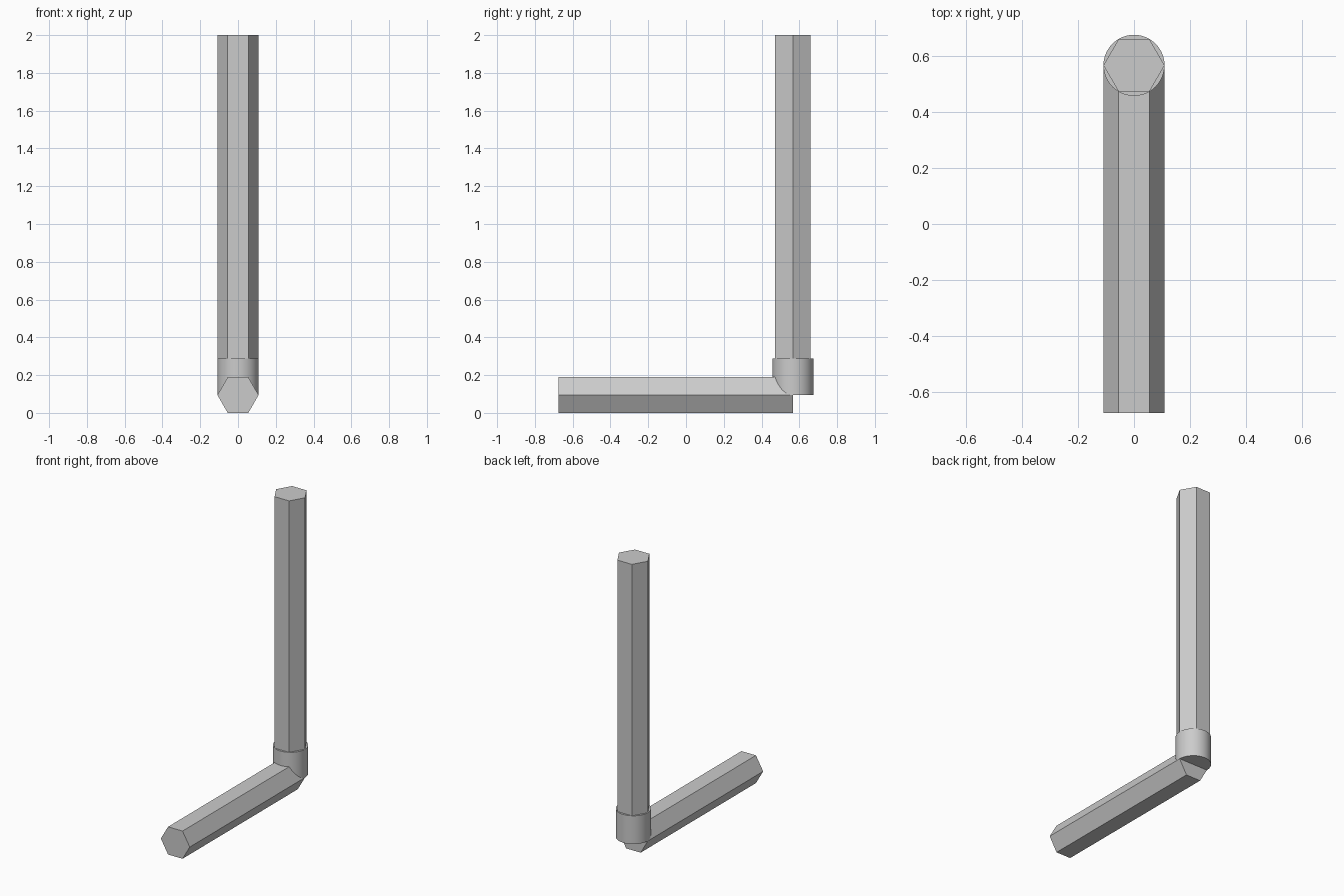
import bpy
import math

cube = bpy.data.objects.get("Cube")
if cube:
    bpy.data.objects.remove(cube, do_unlink=True)

R = 0.109                          # corner radius of the hexagonal bar
FLAT = R * math.cos(math.pi / 6)   # centre to flat
BEND_Y = 0.566                     # where the two arms meet
FRONT_Y = -0.675
COLLAR_TOP = 0.287

grey = bpy.data.materials.new("steel_grey")
grey.use_nodes = True
grey.diffuse_color = (0.6, 0.6, 0.6, 1)
grey.node_tree.nodes["Principled BSDF"].inputs["Base Color"].default_value = (0.6, 0.6, 0.6, 1)


def rod(name, sides, length, centre, rotation=(0, 0, 0)):
    """Prism with corners on the x axis, running along its local z."""
    bpy.ops.mesh.primitive_cylinder_add(vertices=sides, radius=R, depth=length,
                                        location=centre, rotation=rotation)
    obj = bpy.context.object
    obj.name = name
    # Turn the mesh so that corners point along x
    for v in obj.data.vertices:
        v.co.x, v.co.y = v.co.y, -v.co.x
    obj.data.materials.append(grey)
    return obj


# Short arm lying along y
rod("short_arm", 6, BEND_Y - FRONT_Y, (0, (BEND_Y + FRONT_Y) / 2, FLAT),
    (math.pi / 2, 0, 0))

# Long arm standing up from the bend
rod("long_arm", 6, 2 - FLAT, (0, BEND_Y, (2 + FLAT) / 2))

# Round collar around the bend
rod("bend_collar", 48, COLLAR_TOP - FLAT, (0, BEND_Y, (COLLAR_TOP + FLAT) / 2))
bpy.ops.object.shade_smooth_by_angle(angle=math.radians(30))
